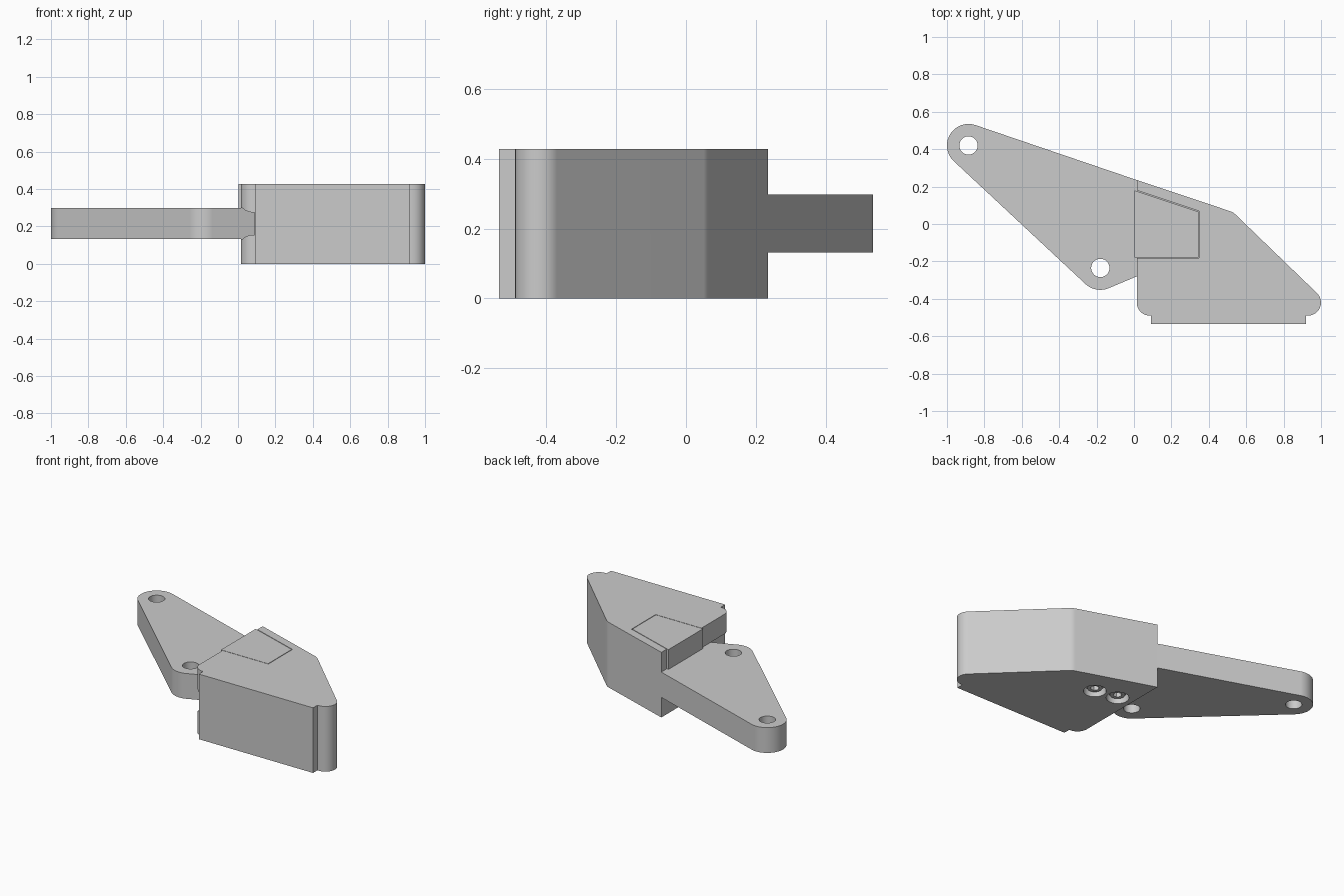
import bpy, bmesh
from math import sin, cos, pi, atan2, acos, radians
from mathutils import Vector

cube = bpy.data.objects.get("Cube")
if cube:
    bpy.data.objects.remove(cube, do_unlink=True)

COLOUR = (0.6, 0.6, 0.6, 1)
grey = bpy.data.materials.new("plain_grey")
grey.use_nodes = True
grey.diffuse_color = COLOUR
grey.node_tree.nodes["Principled BSDF"].inputs["Base Color"].default_value = COLOUR


def rounded(corners, steps=10):
    """Outline from (x, y, fillet radius) corners."""
    pts = []
    for i, (x, y, r) in enumerate(corners):
        p = Vector((x, y))
        if r == 0:
            pts.append(p)
            continue
        a = (Vector(corners[i - 1][:2]) - p).normalized()
        b = (Vector(corners[(i + 1) % len(corners)][:2]) - p).normalized()
        half = acos(a.dot(b)) / 2
        centre = p + (a + b).normalized() * (r / sin(half))
        reach = r * cos(half) / sin(half)
        start = p + a * reach - centre
        end = p + b * reach - centre
        t0 = atan2(start.y, start.x)
        dt = (atan2(end.y, end.x) - t0 + pi) % (2 * pi) - pi
        for k in range(steps + 1):
            t = t0 + dt * k / steps
            pts.append(centre + Vector((cos(t), sin(t))) * r)
    return pts


def arc(x, y, r, start, end, steps=20):
    """Points along an arc between two angles in degrees."""
    angles = [radians(start + (end - start) * k / steps) for k in range(steps + 1)]
    return [Vector((x + r * cos(t), y + r * sin(t))) for t in angles]


def circle(x, y, r, n=32):
    return arc(x, y, r, 0, 360, n)[:-1]


def skin(name, rings, helper=False):
    """Closed solid through matching rings of 3D points."""
    bm = bmesh.new()
    loops = [[bm.verts.new(p) for p in ring] for ring in rings]
    bm.faces.new(loops[0])
    bm.faces.new(loops[-1])
    n = len(loops[0])
    for a, b in zip(loops, loops[1:]):
        for i in range(n):
            j = (i + 1) % n
            bm.faces.new((a[i], a[j], b[j], b[i]))
    bmesh.ops.recalc_face_normals(bm, faces=bm.faces)
    mesh = bpy.data.meshes.new(name)
    bm.to_mesh(mesh)
    bm.free()
    mesh.materials.append(grey)
    obj = bpy.data.objects.new(name, mesh)
    bpy.context.collection.objects.link(obj)
    obj.hide_render = helper
    return obj


def prism(name, outline, low, high, helper=False):
    return skin(name, [[(p[0], p[1], z) for p in outline] for z in (low, high)], helper)


def lathe(name, x, y, profile, helper=False):
    """Turned part from (radius, z) points."""
    return skin(name, [[(p.x, p.y, z) for p in circle(x, y, r)] for r, z in profile], helper)


def cut(target, cutter):
    mod = target.modifiers.new("cut", "BOOLEAN")
    mod.operation = "DIFFERENCE"
    mod.solver = "EXACT"
    mod.object = cutter
    bpy.context.view_layer.objects.active = target
    bpy.ops.object.modifier_apply(modifier=mod.name)
    bpy.data.objects.remove(cutter, do_unlink=True)


TOP, ARM_LOW, ARM_HIGH = 0.428, 0.132, 0.298

# Thick block with a raised front pad
block = prism("block", rounded([
    (0.015, 0.235, 0), (0.53, 0.063, 0.08), (1.103, -0.49, 0.07), (0.92, -0.49, 0),
    (0.92, -0.535, 0), (0.09, -0.535, 0), (0.09, -0.49, 0), (0.015, -0.49, 0.07)]), 0, TOP)

# Top pocket
pocket = [(-0.1, 0.218), (0.348, 0.069), (0.348, -0.182), (-0.1, -0.182)]
cut(block, prism("pocket_cutter", pocket, ARM_HIGH, 0.6, True))

# Side slot for the arm, tapering at the front corner
slot = [(-0.24, ARM_LOW), (-0.24, ARM_HIGH), (-0.455, ARM_HIGH),
        (-0.5, 0.268), (-0.5, 0.162), (-0.455, ARM_LOW)]
cut(block, skin("slot_cutter", [[(x, y, z) for y, z in slot] for x in (-0.1, 0.0895)], True))

# Arm plate: two round ends joined by tangents, running into the block
HOLES = ((-0.885, 0.42), (-0.18, -0.235))
outline = (arc(*HOLES[0], 0.115, 71.2, 227) + arc(*HOLES[1], 0.117, 227, 292)
           + [Vector(p) for p in ((0.015, -0.28), (0.2, -0.205), (0.2, 0.17), (0.015, 0.235))])
arm = prism("arm", outline, ARM_LOW, ARM_HIGH)
for x, y in HOLES:
    cut(arm, prism("hole_cutter", circle(x, y, 0.049), 0, 0.5, True))

# Clamp insert filling the top pocket
insert = prism("clamp_insert", [(0.002, 0.18), (0.344, 0.066), (0.344, -0.179), (0.002, -0.179)],
               ARM_HIGH, TOP)

parts = [block, arm, insert]

# Countersunk socket screws under the block
for i, (x, y) in enumerate(((0.115, -0.015), (0.27, -0.04))):
    cut(block, lathe("countersink", x, y, [(0.068, -0.05), (0.068, 0.02), (0.06, 0.09)], True))
    screw = lathe("screw_%d" % (i + 1), x, y, [(0.045, 0.02), (0.052, 0.03), (0.052, 0.1)])
    cut(screw, prism("hex_cutter", circle(x, y, 0.027, 6), 0, 0.065, True))
    parts.append(screw)

# Smooth the rounded walls, keep edges sharp and flat walls flat
bpy.ops.object.select_all(action="DESELECT")
for obj in parts:
    obj.select_set(True)
bpy.context.view_layer.objects.active = block
bpy.ops.object.shade_smooth_by_angle(angle=0.52)
for obj in parts:
    mod = obj.modifiers.new("flat_walls", "WEIGHTED_NORMAL")
    mod.keep_sharp = True
